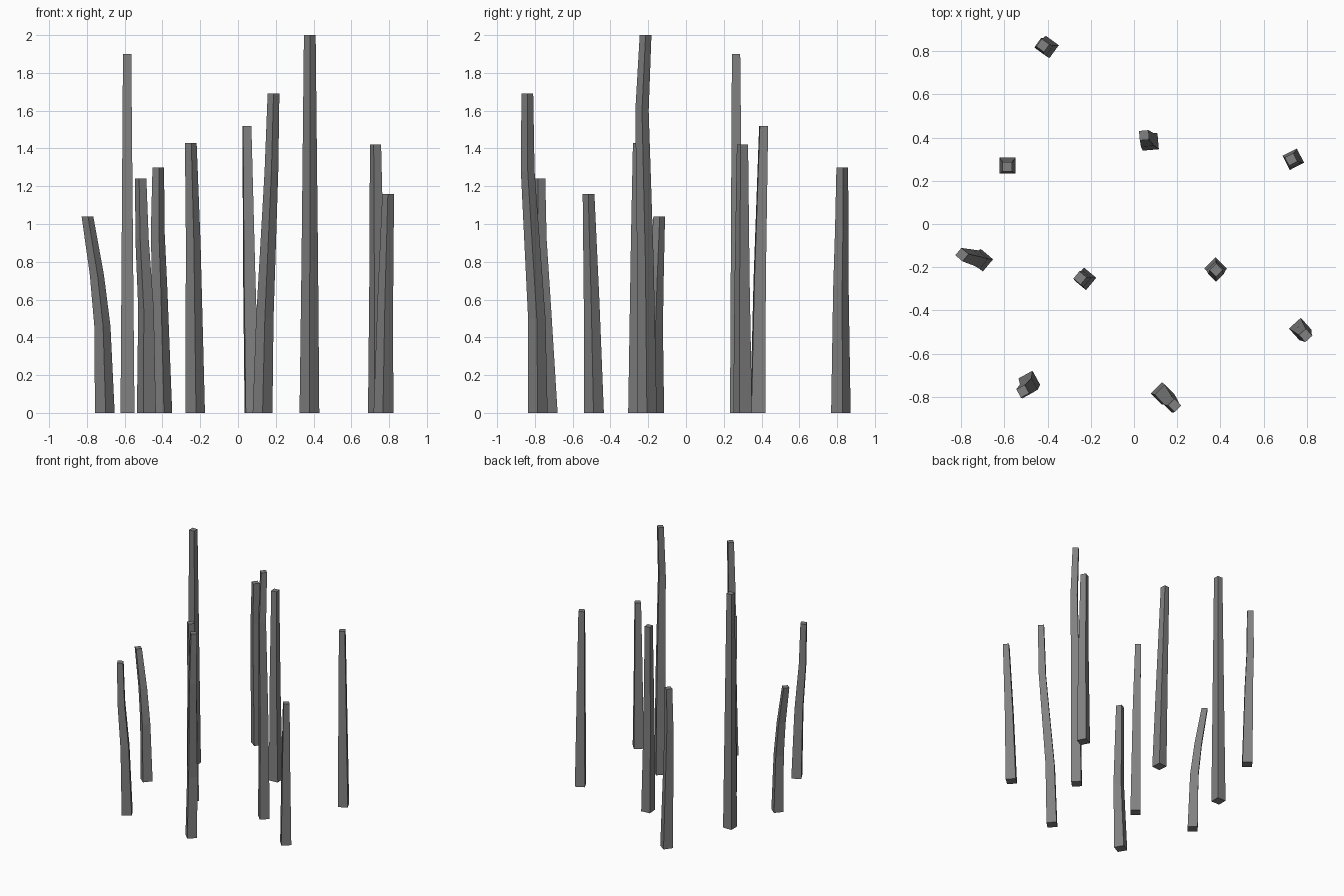
import bpy, bmesh, math
from mathutils import Vector, Matrix

cube = bpy.data.objects.get("Cube")
if cube:
    bpy.data.objects.remove(cube)

# single weathered grey colour
grey = bpy.data.materials.new("stone_grey")
grey.use_nodes = True
colour = (0.22, 0.22, 0.22, 1)
grey.diffuse_color = colour
grey.node_tree.nodes["Principled BSDF"].inputs["Base Color"].default_value = colour

BASE_HALF, TOP_HALF = 0.037, 0.022


def post(name, angle, *path):
    """Square tapered post swept through the (x, y, z) centres in path."""
    bm = bmesh.new()
    turn = Matrix.Rotation(math.radians(angle), 3, "Z")
    height = path[-1][2]
    rings = []
    for centre in path:
        half = BASE_HALF + (TOP_HALF - BASE_HALF) * centre[2] / height
        corners = [(-1, -1, 0), (1, -1, 0), (1, 1, 0), (-1, 1, 0)]
        rings.append([bm.verts.new(Vector(centre) + turn @ Vector(c) * half) for c in corners])
    for low, high in zip(rings, rings[1:]):
        for i in range(4):
            j = (i + 1) % 4
            bm.faces.new((low[i], low[j], high[j], high[i]))
    bm.faces.new(rings[0][::-1])
    bm.faces.new(rings[-1])
    mesh = bpy.data.meshes.new(name)
    bm.to_mesh(mesh)
    bm.free()
    mesh.materials.append(grey)
    bpy.context.collection.objects.link(bpy.data.objects.new(name, mesh))


# posts at the back
post("back_post", -36, (-.40, .82, 0), (-.415, .82, .65), (-.425, .825, .97), (-.422, .827, 1.3))
post("back_middle_post", 5, (.075, .38, 0), (.06, .39, .7), (.047, .411, 1.52))
post("back_right_post", 0, (-.585, .27, 0), (-.587, .265, 1.9))
post("back_left_post", 27, (.738, .3, 0), (.735, .297, .7), (.728, .299, 1.42))

# posts in the middle
post("right_bent_post", 50, (-.705, -.168, 0), (-.718, -.165, .46),
     (-.747, -.155, .73), (-.797, -.142, 1.04))
post("centre_post", -40, (-.227, -.254, 0), (-.237, -.253, .9), (-.25, -.25, 1.43))
post("tallest_post", 45, (.378, -.207, 0), (.38, -.215, .8), (.38, -.233, 1.6), (.38, -.214, 2))

# posts at the front
post("front_left_post", 42, (.77, -.487, 0), (.78, -.5, .6), (.795, -.516, 1.16))
post("front_middle_post", 45, (.13, -.785, 0), (.142, -.79, .5), (.177, -.838, 1.28), (.188, -.84, 1.69))
post("front_right_post", 29, (-.485, -.73, 0), (-.487, -.755, .55), (-.508, -.773, .92), (-.515, -.775, 1.24))
